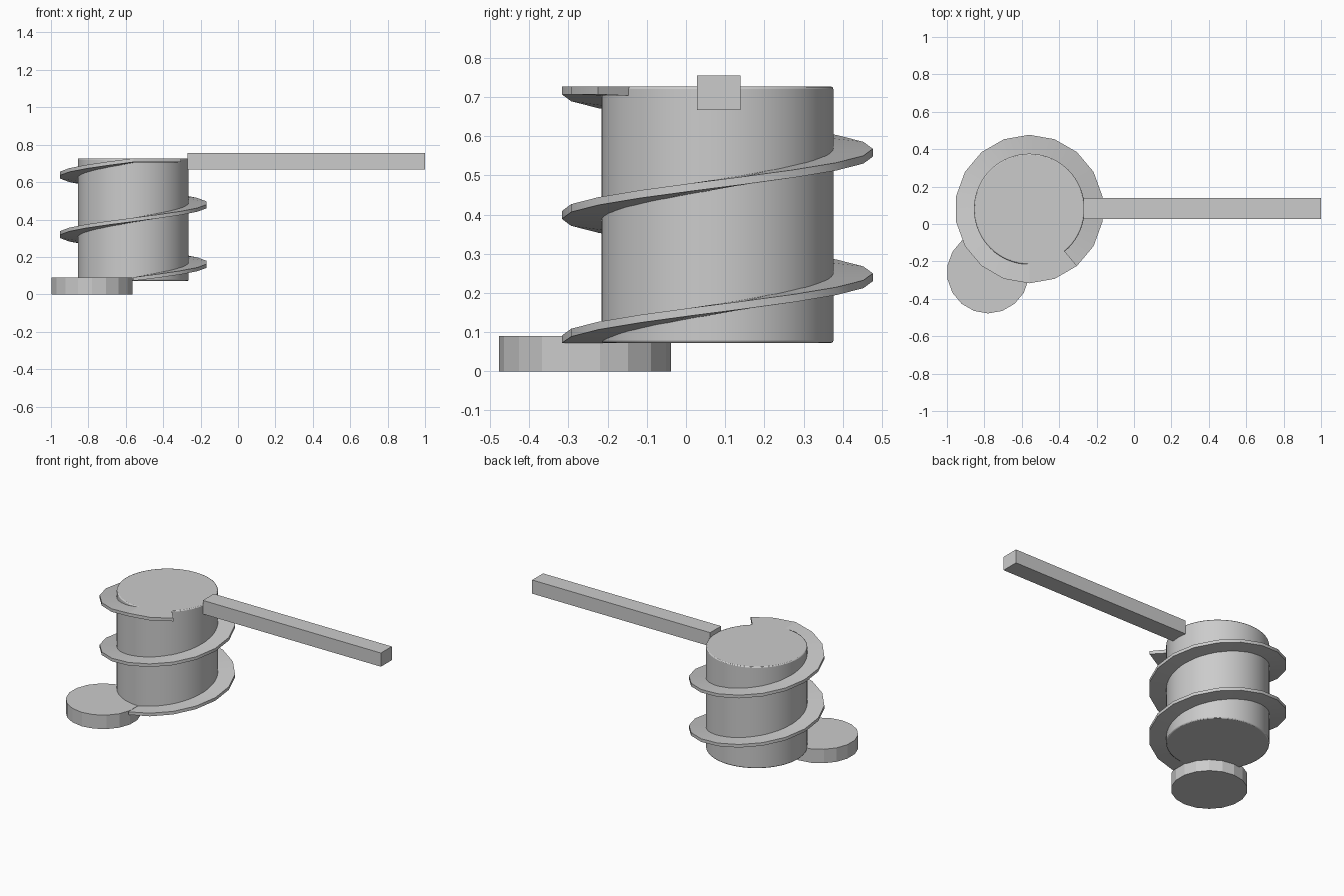
import bpy, bmesh, math

if "Cube" in bpy.data.objects:
    bpy.data.objects.remove(bpy.data.objects["Cube"])

CX, CY = -0.56, 0.08      # axis of the drum
Z0, Z1 = 0.072, 0.727     # drum bottom and top
R_IN, R_OUT = 0.28, 0.397
STEPS = 18                # blade segments per turn
PITCH = 0.318


def add_cylinder(name, x, y, r, z0, z1, sides):
    bpy.ops.mesh.primitive_cylinder_add(vertices=sides, radius=r, depth=z1 - z0,
                                        location=(x, y, (z0 + z1) / 2))
    ob = bpy.context.object
    ob.name = name
    return ob


def add_box(name, lo, hi):
    bpy.ops.mesh.primitive_cube_add(size=1, location=[(a + b) / 2 for a, b in zip(lo, hi)])
    ob = bpy.context.object
    ob.name = name
    ob.scale = [b - a for a, b in zip(lo, hi)]
    return ob


def smooth(ob, deg=35):
    bpy.ops.object.select_all(action='DESELECT')
    ob.select_set(True)
    bpy.context.view_layer.objects.active = ob
    bpy.ops.object.shade_smooth_by_angle(angle=math.radians(deg))


def add_blade(name, steps, base, rise):
    """Sweep a thin tapered section around the axis, starting at the front."""
    section = [(R_IN, -0.014), (R_OUT, -0.010), (R_OUT, 0.010), (R_IN, 0.010)]
    bm = bmesh.new()
    rings = []
    for i in range(steps + 1):
        a = -math.pi / 2 + 2 * math.pi * i / STEPS
        z = base + rise * i / STEPS
        rings.append([bm.verts.new((CX + r * math.cos(a), CY + r * math.sin(a),
                                    min(max(z + dz, Z0), Z1))) for r, dz in section])
    for a, b in zip(rings, rings[1:]):
        for k in range(4):
            n = (k + 1) % 4
            bm.faces.new((a[k], a[n], b[n], b[k]))
    bm.faces.new(rings[0])
    bm.faces.new(rings[-1])
    bmesh.ops.recalc_face_normals(bm, faces=bm.faces)
    me = bpy.data.meshes.new(name)
    bm.to_mesh(me)
    bm.free()
    ob = bpy.data.objects.new(name, me)
    bpy.context.collection.objects.link(ob)
    smooth(ob)
    return ob


# Drum with a slightly softened rim
drum = add_cylinder("drum", CX, CY, 0.296, Z0, Z1, 64)
bevel = drum.modifiers.new("rim", 'BEVEL')
bevel.width = 0.006
bevel.segments = 2
bevel.limit_method = 'ANGLE'
smooth(drum)

# Spiral blade, two full turns, and the level lip where it runs out at the top
add_blade("spiral_blade", 2 * STEPS, 0.081, PITCH)
add_blade("top_lip", 2, Z1 - 0.010, 0.0)

# Round foot
add_cylinder("foot", -0.78, -0.258, 0.22, 0.0, 0.09, 18)

# Crank arm in three lengths
cuts = [-0.27, 0.04, 0.68, 1.0]
for i, (x0, x1) in enumerate(zip(cuts, cuts[1:])):
    add_box(f"arm_section_{i + 1}", (x0, 0.028, 0.667), (x1, 0.139, 0.755))
